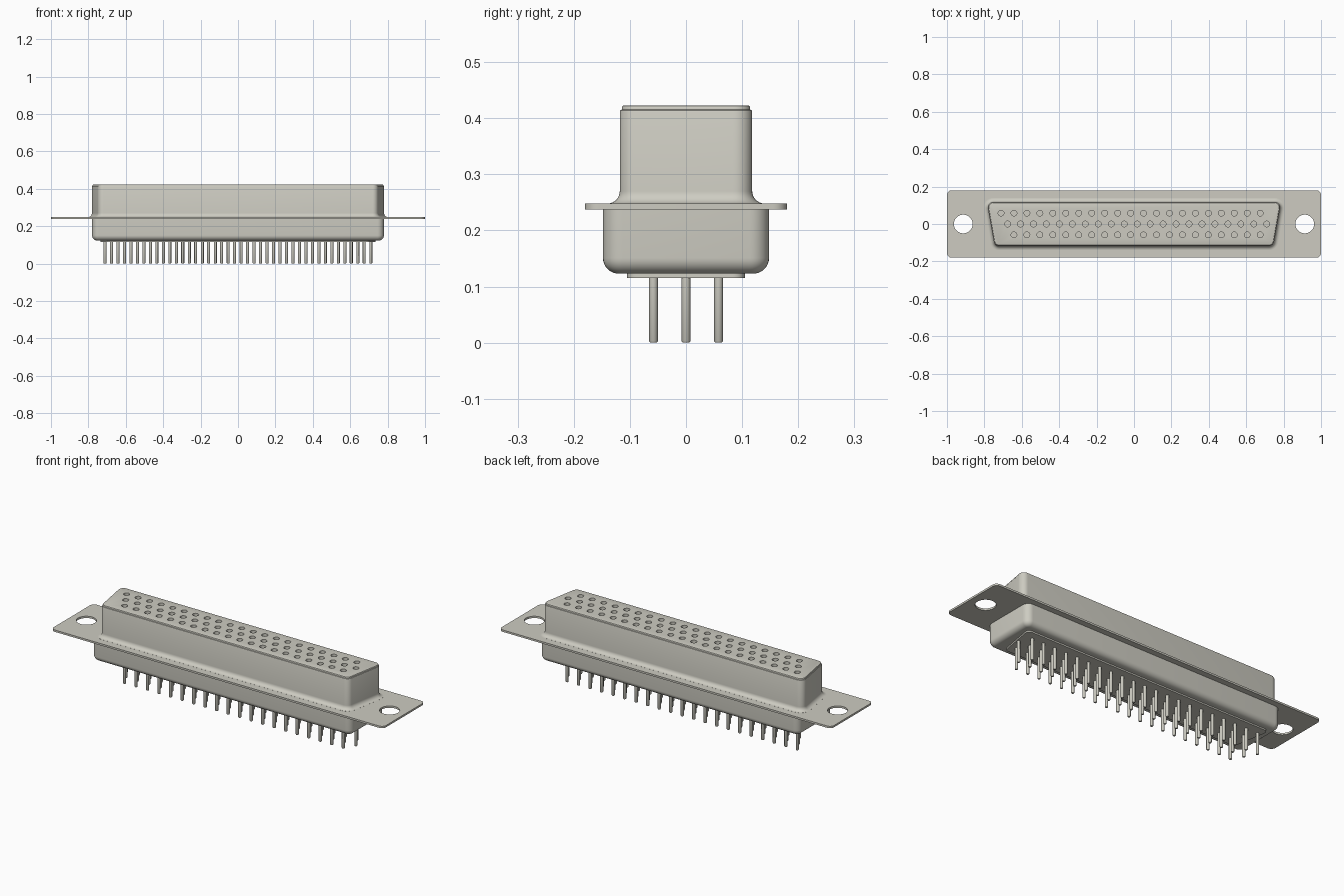
import bpy, bmesh, math
from mathutils import Vector

cube = bpy.data.objects.get("Cube")
if cube:
    bpy.data.objects.remove(cube, do_unlink=True)

metal = bpy.data.materials.new("warm_grey_metal")
metal.use_nodes = True
COLOUR = (0.61, 0.60, 0.535, 1)
metal.diffuse_color = COLOUR
metal.node_tree.nodes["Principled BSDF"].inputs["Base Color"].default_value = COLOUR


def rounded(corners, radius, outset=0.0, steps=8):
    """Counter-clockwise convex outline with rounded corners, grown by outset."""
    pts = [Vector(c) for c in corners]
    ring = []
    for i, p in enumerate(pts):
        d1 = (p - pts[i - 1]).normalized()
        d2 = (pts[(i + 1) % len(pts)] - p).normalized()
        n1, n2 = Vector((d1.y, -d1.x)), Vector((d2.y, -d2.x))
        centre = p - (n1 + n2) / (1 + n1.dot(n2)) * radius
        start = math.atan2(n1.y, n1.x)
        sweep = (math.atan2(n2.y, n2.x) - start) % math.tau
        for k in range(steps + 1):
            a = start + sweep * k / steps
            ring.append(centre + Vector((math.cos(a), math.sin(a))) * (radius + outset))
    return ring


def circle(x, y, radius, sides=20):
    return [Vector((x + radius * math.cos(math.tau * k / sides),
                    y + radius * math.sin(math.tau * k / sides))) for k in range(sides)]


def loft(bm, rings):
    """Closed solid through (outline, height) pairs, lowest first."""
    loops = [[bm.verts.new((p.x, p.y, z)) for p in ring] for ring, z in rings]
    n = len(loops[0])
    for low, high in zip(loops, loops[1:]):
        for i in range(n):
            j = (i + 1) % n
            bm.faces.new((low[i], low[j], high[j], high[i]))
    bm.faces.new(loops[0][::-1])
    bm.faces.new(loops[-1])


def make(name, solids):
    bm = bmesh.new()
    for rings in solids:
        loft(bm, rings)
    mesh = bpy.data.meshes.new(name)
    bm.to_mesh(mesh)
    bm.free()
    mesh.materials.append(metal)
    ob = bpy.data.objects.new(name, mesh)
    bpy.context.collection.objects.link(ob)
    return ob


def select(ob):
    bpy.ops.object.select_all(action='DESELECT')
    ob.select_set(True)
    bpy.context.view_layer.objects.active = ob


def drill(ob, solids):
    cutter = make("hole_cutter", solids)
    cutter.hide_render = True
    mod = ob.modifiers.new("holes", 'BOOLEAN')
    mod.operation, mod.solver, mod.object = 'DIFFERENCE', 'EXACT', cutter
    select(ob)
    bpy.ops.object.modifier_apply(modifier=mod.name)
    bpy.data.objects.remove(cutter, do_unlink=True)


def smooth(ob):
    select(ob)
    bpy.ops.object.shade_smooth_by_angle(angle=math.radians(35))


def box(hx, hy):
    return [(-hx, -hy), (hx, -hy), (hx, hy), (-hx, hy)]


def d_shape(front, back, hy):
    return [(-front, -hy), (front, -hy), (back, hy), (-back, hy)]


# Contact positions: three staggered rows
PITCH = 0.0693
rows = [(-0.711, 0.058, 21), (-0.676, 0.0, 21), (-0.642, -0.058, 20)]
contacts = [(x + i * PITCH, y) for x, y, count in rows for i in range(count)]

# Mounting flange with two screw holes
plate = rounded(box(1.0, 0.18), 0.025)
flange = make("mounting_flange", [[(plate, 0.2375), (plate, 0.2477)]])
drill(flange, [[(circle(s * 0.913, 0, 0.05, 40), 0.2), (circle(s * 0.913, 0, 0.05, 40), 0.3)]
               for s in (-1, 1)])
smooth(flange)

# Front shell: flared foot, straight wall, stepped rim
FLARE = 0.022
profile = [(FLARE, 0.242)]
for k in range(9):
    a = math.pi / 2 * k / 8
    profile.append((FLARE * (1 - math.sin(a)), 0.248 + FLARE * (1 - math.cos(a))))
profile += [(0, 0.411), (-0.001, 0.414), (-0.0035, 0.4155),
            (-0.0035, 0.419), (-0.005, 0.422), (-0.008, 0.423)]
outline = d_shape(0.745, 0.787, 0.118)
shell = make("front_shell", [[(rounded(outline, 0.03, o), z) for o, z in profile]])
drill(shell, [[(circle(x, y, 0.0155), 0.33), (circle(x, y, 0.0155), 0.45)] for x, y in contacts])
smooth(shell)

# Rear housing with rounded lower edge
EDGE = 0.028
profile = []
for k in range(9):
    a = math.pi / 2 * k / 8
    profile.append((-EDGE * (1 - math.sin(a)), 0.123 + EDGE * (1 - math.cos(a))))
profile.append((0, 0.24))
smooth(make("rear_housing",
            [[(rounded(box(0.78, 0.148), 0.035, o), z) for o, z in profile]]))

# Insulator plate under the housing
pad = rounded(d_shape(0.703, 0.74, 0.105), 0.02)
smooth(make("rear_insulator", [[(pad, 0.115), (pad, 0.125)]]))

# Solder pins with chamfered tips
smooth(make("solder_pins", [[(circle(x, y, 0.006, 16), 0), (circle(x, y, 0.008, 16), 0.003),
                             (circle(x, y, 0.008, 16), 0.118)] for x, y in contacts]))
